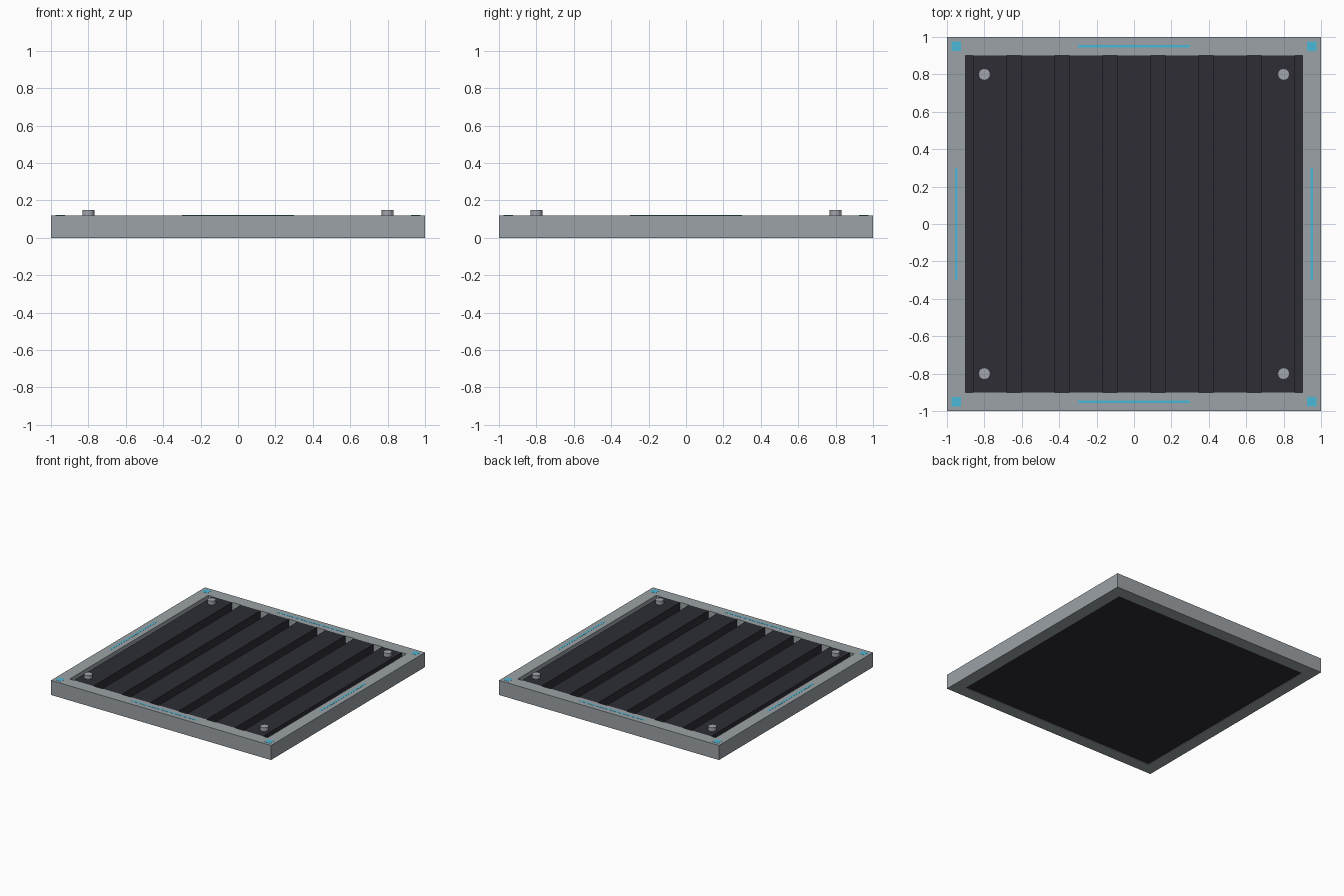
import bpy
import bmesh
from mathutils import Matrix, Vector

cube = bpy.data.objects.get("Cube")
if cube:
    bpy.data.objects.remove(cube, do_unlink=True)


def material(name, rgb):
    m = bpy.data.materials.new(name)
    m.use_nodes = True
    m.diffuse_color = (*rgb, 1)
    m.node_tree.nodes["Principled BSDF"].inputs["Base Color"].default_value = (*rgb, 1)
    return m


GREY = material("frame grey", (0.33, 0.36, 0.38))
DARK = material("slat charcoal", (0.026, 0.026, 0.036))
STEEL = material("bolt steel", (0.36, 0.38, 0.42))
CYAN = material("marker cyan", (0.07, 0.48, 0.68))


def finish(name, bm, mat):
    mesh = bpy.data.meshes.new(name)
    bm.to_mesh(mesh)
    bm.free()
    mesh.materials.append(mat)
    obj = bpy.data.objects.new(name, mesh)
    bpy.context.collection.objects.link(obj)
    return obj


def box(name, x, y, z0, z1, sx, sy, mat):
    bm = bmesh.new()
    place = Matrix.Translation((x, y, (z0 + z1) / 2)) @ Matrix.Diagonal((sx, sy, z1 - z0, 1))
    bmesh.ops.create_cube(bm, size=1, matrix=place)
    return finish(name, bm, mat)


HEIGHT, INNER = 0.12, 0.9

# Square frame: a ring between two squares, extruded upward
bm = bmesh.new()
corners = [(-1, -1), (1, -1), (1, 1), (-1, 1)]
outer = [bm.verts.new((x, y, 0)) for x, y in corners]
inner = [bm.verts.new((x * INNER, y * INNER, 0)) for x, y in corners]
for i in range(4):
    j = (i + 1) % 4
    bm.faces.new((outer[i], outer[j], inner[j], inner[i]))
ring = bmesh.ops.extrude_face_region(bm, geom=bm.faces[:], use_keep_orig=True)
top = [v for v in ring["geom"] if isinstance(v, bmesh.types.BMVert)]
bmesh.ops.translate(bm, verts=top, vec=Vector((0, 0, HEIGHT)))
bmesh.ops.recalc_face_normals(bm, faces=bm.faces[:])
finish("frame", bm, GREY)

# Floor plate closing the frame
box("floor_plate", 0, 0, 0.005, 0.04, 2 * INNER, 2 * INNER, DARK)

# Seven raised slats running front to back
COUNT = 7
pitch = 2 * INNER / COUNT
for i in range(COUNT):
    x = -INNER + pitch * (i + 0.5)
    box(f"slat_{i + 1}", x, 0, 0.03, HEIGHT, pitch * 0.69, 2 * INNER, DARK)

# Corner bolts and corner markers
for sx, sy in corners:
    side = f"{'front' if sy < 0 else 'back'}_{'left' if sx > 0 else 'right'}"
    bm = bmesh.new()
    bmesh.ops.create_cone(bm, cap_ends=True, segments=12, radius1=0.032, radius2=0.032,
                          depth=0.03, matrix=Matrix.Translation((sx * 0.8, sy * 0.8, HEIGHT + 0.015)))
    finish(f"bolt_{side}", bm, STEEL)
    box(f"corner_marker_{side}", sx * 0.95, sy * 0.95, HEIGHT - 0.002, HEIGHT + 0.001, 0.05, 0.05, CYAN)

# Thin edge stripes centred on each frame bar
for s, across, along in ((-1, "right", "front"), (1, "left", "back")):
    box(f"stripe_{along}", 0, s * 0.95, HEIGHT - 0.002, HEIGHT + 0.001, 0.6, 0.015, CYAN)
    box(f"stripe_{across}", s * 0.95, 0, HEIGHT - 0.002, HEIGHT + 0.001, 0.015, 0.6, CYAN)
